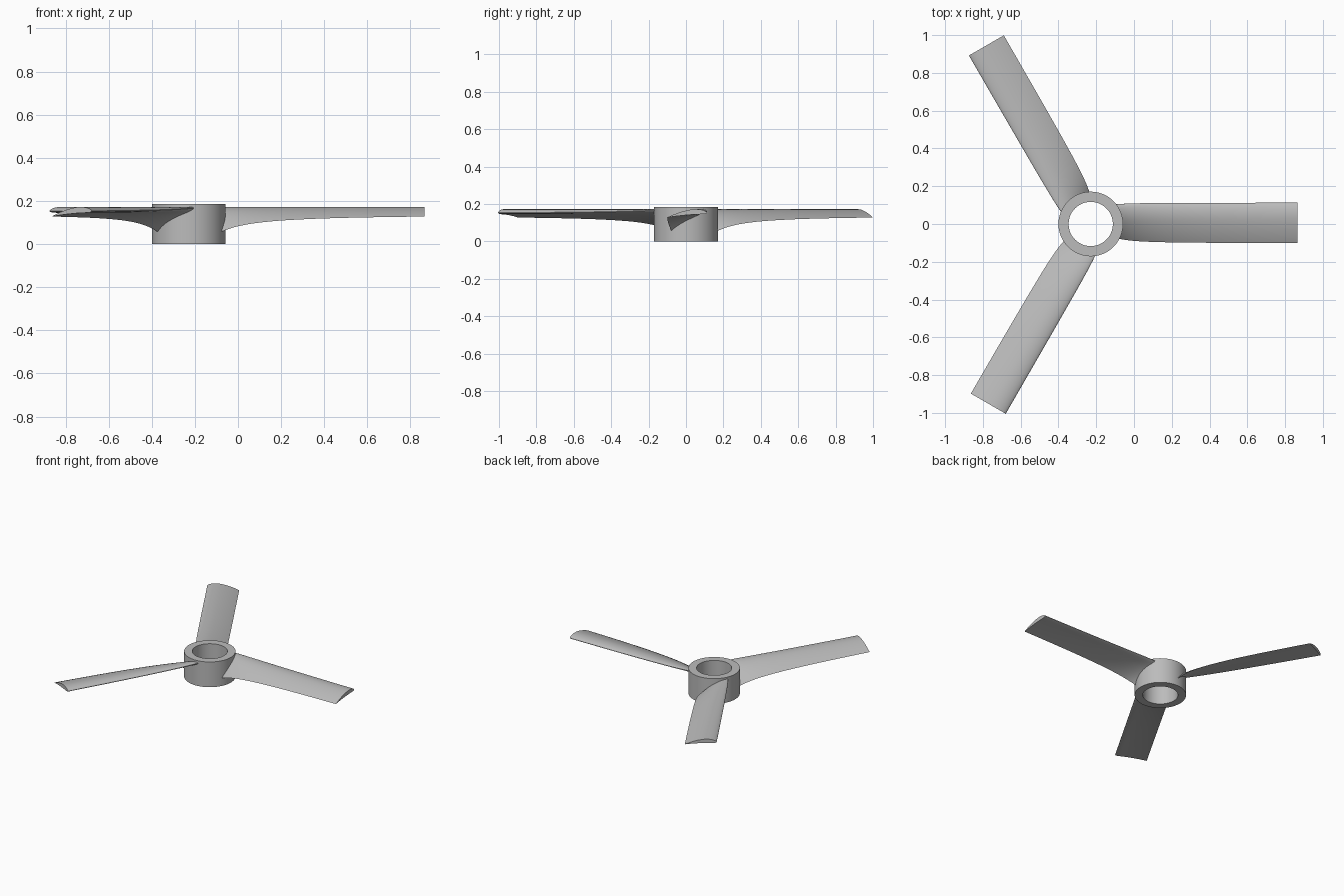
import bpy, bmesh, math
from mathutils import Matrix, Vector

cube = bpy.data.objects.get("Cube")
if cube:
    bpy.data.objects.remove(cube, do_unlink=True)

AXIS = Vector((-0.229, 0, 0))
CHORD, BLADE_TOP, LEADING_Y = 0.215, 0.172, 0.113
ROOT, TIP, STATIONS, STEPS = 0.13, 1.095, 28, 24

grey = bpy.data.materials.new("light grey")
grey.use_nodes = True
grey.diffuse_color = (0.5, 0.5, 0.5, 1)
grey.node_tree.nodes["Principled BSDF"].inputs["Base Color"].default_value = grey.diffuse_color


def finish(bm, name):
    bmesh.ops.recalc_face_normals(bm, faces=bm.faces)
    mesh = bpy.data.meshes.new(name)
    bm.to_mesh(mesh)
    bm.free()
    mesh.materials.append(grey)
    obj = bpy.data.objects.new(name, mesh)
    bpy.context.collection.objects.link(obj)
    bpy.ops.object.select_all(action='DESELECT')
    obj.select_set(True)
    bpy.context.view_layer.objects.active = obj
    bpy.ops.object.shade_smooth_by_angle(angle=math.radians(35))
    return obj


def bridge(bm, a, b):
    for i in range(len(a)):
        j = (i + 1) % len(a)
        bm.faces.new((a[i], a[j], b[j], b[i]))


def airfoil():
    """Closed section: rounded nose at u = 0, sharp tail at u = 1, nearly flat belly."""
    us = [(1 - math.cos(math.pi * i / STEPS)) / 2 for i in range(STEPS + 1)]

    def half(u):
        return 0.65 * (0.2969 * u**0.5 - 0.126 * u - 0.3516 * u**2
                       + 0.2843 * u**3 - 0.1036 * u**4)

    def camber(u):
        p = 0.4
        d = p if u < p else 1 - p
        return 0.06 * (1 - ((u - p) / d) ** 2)

    upper = [(u, camber(u) + half(u)) for u in us]
    lower = [(u, camber(u) - half(u)) for u in us[1:-1]]
    return upper + lower[::-1]


def blade_ring(bm, r):
    # Pitch steepens towards the hub; the top edge stays level
    pitch = math.atan(0.045 + 0.085 / r)
    c, s = math.cos(pitch), math.sin(pitch)
    pts = [(CHORD * (-u * c - v * s), CHORD * (-u * s + v * c)) for u, v in airfoil()]
    dy = LEADING_Y - 0.05 * (1 - c) - max(y for y, z in pts)
    dz = BLADE_TOP - max(z for y, z in pts)
    return [bm.verts.new((r, y + dy, z + dz)) for y, z in pts]


# Hub: open tube
bm = bmesh.new()
profile = [(0.171, 0), (0.171, 0.185), (0.117, 0.185), (0.117, 0)]
sides = 96
rings = []
for k in range(sides):
    a = math.tau * k / sides
    rings.append([bm.verts.new((r * math.cos(a), r * math.sin(a), z)) for r, z in profile])
for k in range(sides):
    bridge(bm, rings[k], rings[(k + 1) % sides])
finish(bm, "hub").location = AXIS

# Three twisted blades, spaced evenly around the hub
for n, name in enumerate(("left_blade", "back_blade", "front_blade")):
    bm = bmesh.new()
    rings = [blade_ring(bm, ROOT + (TIP - ROOT) * (i / STATIONS) ** 1.6)
             for i in range(STATIONS + 1)]
    for a, b in zip(rings, rings[1:]):
        bridge(bm, a, b)
    bm.faces.new(rings[0])
    bm.faces.new(rings[-1])
    blade = finish(bm, name)
    blade.matrix_world = Matrix.Translation(AXIS) @ Matrix.Rotation(math.tau * n / 3, 4, 'Z')
